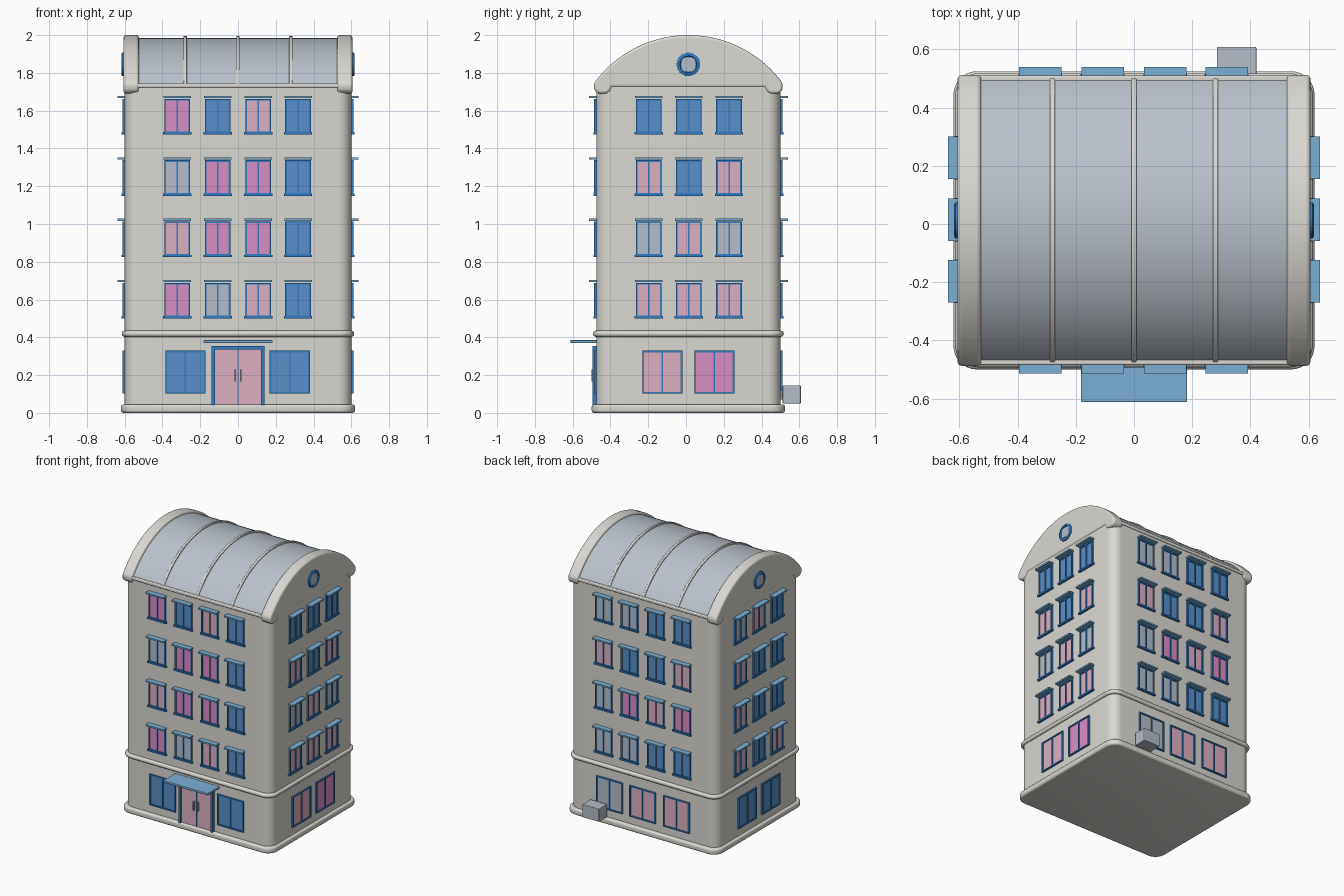
import bpy, bmesh, math

if "Cube" in bpy.data.objects:
    bpy.data.objects.remove(bpy.data.objects["Cube"])

CY = 0.0125               # depth centre of the building
WX, WY = 0.60, 0.4875     # wall half sizes


def material(name, r, g, b):
    lin = lambda c: ((c / 255 + 0.055) / 1.055) ** 2.4 if c > 10 else c / 3295
    m = bpy.data.materials.new(name)
    m.diffuse_color = (lin(r), lin(g), lin(b), 1)
    m.use_nodes = True
    m.node_tree.nodes["Principled BSDF"].inputs["Base Color"].default_value = m.diffuse_color
    return m


WALL = material("plaster", 218, 216, 210)
ROOF = material("roof_metal", 186, 194, 204)
FRAME = material("frame_blue", 48, 125, 200)
CANOPY = material("canopy_blue", 122, 176, 212)
HANDLE = material("handle_grey", 150, 150, 155)
PANES = {"B": material("pane_blue", 88, 144, 200), "G": material("pane_grey", 182, 190, 202),
         "P": material("pane_pink", 220, 176, 194), "M": material("pane_magenta", 218, 142, 196)}


def finish(name, bm, mat, smooth=None, bevel=0):
    bmesh.ops.recalc_face_normals(bm, faces=bm.faces)
    mesh = bpy.data.meshes.new(name)
    bm.to_mesh(mesh)
    bm.free()
    ob = bpy.data.objects.new(name, mesh)
    bpy.context.collection.objects.link(ob)
    mesh.materials.append(mat)
    if bevel:
        mod = ob.modifiers.new("bevel", "BEVEL")
        mod.width, mod.segments, mod.limit_method = bevel, 3, "ANGLE"
        mod.angle_limit = math.radians(30)
    if smooth:
        bpy.ops.object.select_all(action="DESELECT")
        ob.select_set(True)
        bpy.context.view_layer.objects.active = ob
        bpy.ops.object.shade_smooth_by_angle(angle=math.radians(smooth))
    return ob


def rounded_block(name, hx, hy, r, profile, mat):
    """Rounded rectangle swept through (inset, z) steps."""
    bm = bmesh.new()
    rings = []
    for inset, z in profile:
        ring = []
        for k, (sx, sy) in enumerate(((1, 1), (-1, 1), (-1, -1), (1, -1))):
            for i in range(9):
                a = math.radians(90 * k + 90 * i / 8)
                ring.append(bm.verts.new((sx * (hx - r) + (r - inset) * math.cos(a),
                                          CY + sy * (hy - r) + (r - inset) * math.sin(a), z)))
        rings.append(ring)
    n = len(rings[0])
    for lo, hi in zip(rings, rings[1:]):
        for i in range(n):
            bm.faces.new((lo[i], lo[(i + 1) % n], hi[(i + 1) % n], hi[i]))
    bm.faces.new(rings[0])
    bm.faces.new(rings[-1])
    return finish(name, bm, mat, 50)


def bulge(z0, z1, r):
    """Rounded edge profile for a moulding."""
    arc = [math.radians(90 * i / 4) for i in range(5)]
    low = [(r - r * math.sin(a), z0 + r - r * math.cos(a)) for a in arc]
    return low + [(i, z0 + z1 - z) for i, z in reversed(low)]


def arch(half, spring, top, n=32):
    """Circular arc from +y to -y."""
    h = top - spring
    rad = (half * half + h * h) / (2 * h)
    a0 = math.asin(half / rad)
    return [(rad * math.sin(a0 - 2 * a0 * i / n), top - rad + rad * math.cos(a0 - 2 * a0 * i / n))
            for i in range(n + 1)]


def extrude_x(name, outline, x0, x1, mat, bevel=0):
    bm = bmesh.new()
    ends = [[bm.verts.new((x, CY + y, z)) for y, z in outline] for x in (x0, x1)]
    n = len(outline)
    for i in range(n):
        j = (i + 1) % n
        bm.faces.new((ends[0][i], ends[0][j], ends[1][j], ends[1][i]))
    bm.faces.new(ends[0])
    bm.faces.new(ends[1])
    return finish(name, bm, mat, 35, bevel)


# Walls, plinth and floor band
rounded_block("walls", WX, WY, 0.07, [(0, 0.03), (0, 1.735)], WALL)
rounded_block("plinth", 0.62, 0.512, 0.08, bulge(0, 0.045, 0.014), WALL)
rounded_block("floor_band", 0.615, 0.505, 0.08, bulge(0.403, 0.435, 0.015), WALL)

# Barrel roof, ribs and eaves
extrude_x("barrel_roof", arch(0.487, 1.735, 1.985), -0.54, 0.54, ROOF)
for x in (-0.28, 0, 0.28):
    extrude_x("roof_rib", arch(0.493, 1.735, 1.996), x - 0.009, x + 0.009, WALL, 0.004)
for s in (-1, 1):
    extrude_x("eave_strip", [(s * 0.46, 1.722), (s * 0.497, 1.722), (s * 0.497, 1.744), (s * 0.46, 1.744)],
              -0.54, 0.54, WALL, 0.006)
    # Gable ends with small lobes at the eaves
    lobe = [(0.499, 1.715), (0.49, 1.697), (0.47, 1.69), (0.435, 1.69), (0.415, 1.70), (0.405, 1.725)]
    outline = arch(0.5, 1.745, 2.0) + [(-y, z) for y, z in lobe] + lobe[::-1]
    extrude_x("gable_end", outline, s * 0.525, s * 0.606, WALL, 0.02)

# Wall coordinates: u along the wall, d outward, z up
SIDES = {"front": lambda u, d, z: (u, CY - WY - d, z), "back": lambda u, d, z: (u, CY + WY + d, z),
         "right": lambda u, d, z: (WX + d, u, z), "left": lambda u, d, z: (-WX - d, u, z)}
parts = {}


def box(part, side, mat, u0, u1, d0, d1, z0, z1):
    bm = parts.setdefault((side + "_" + part, mat), bmesh.new())
    v = [bm.verts.new(SIDES[side](u, d, z)) for u in (u0, u1) for d in (d0, d1) for z in (z0, z1)]
    for f in ((0, 1, 3, 2), (4, 6, 7, 5), (0, 4, 5, 1), (2, 3, 7, 6), (0, 2, 6, 4), (1, 5, 7, 3)):
        bm.faces.new([v[i] for i in f])


def window(side, u, z0, z1, half, kind, upper=True):
    t = 0.009
    box("panes_" + kind, side, PANES[kind], u - half, u + half, -0.01, 0.004, z0, z1)
    for a, b in ((-half, t - half), (half - t, half), (-0.004, 0.004)):
        box("window_frames", side, FRAME, u + a, u + b, -0.01, 0.011, z0, z1)
    for a, b in ((z0, z0 + t), (z1 - t, z1)):
        box("window_frames", side, FRAME, u - half, u + half, -0.01, 0.011, a, b)
    if upper:
        box("sills", side, FRAME, u - half - 0.007, u + half + 0.007, -0.01, 0.016, z0 - 0.006, z0 + 0.006)
        box("canopies", side, CANOPY, u - 0.073, u + 0.073, -0.01, 0.039, z1 + 0.004, z1 + 0.015)


# Upper windows, one letter per pane colour, top row first
WIDE, DEEP = (-0.322, -0.108, 0.107, 0.318), (-0.197, 0.015, 0.228)
LAYOUT = {"front": (WIDE, ("MBPB", "GMMB", "PMMB", "MGPB")),
          "back": (WIDE, ("BBGG", "PBBP", "MPMG", "BBGG")),
          "right": (DEEP, ("BBB", "PBP", "GPG", "PPP")),
          "left": (DEEP, ("BPG", "BBP", "BBP", "PBP"))}
for side, (cols, rows) in LAYOUT.items():
    for r, row in enumerate(rows):
        z = 1.48 - 0.3245 * r
        for u, kind in zip(cols, row):
            window(side, u, z, z + 0.182, 0.068, kind)

# Ground floor windows
GROUND = {"front": ((-0.278, "B"), (0.274, "B")), "right": ((-0.125, "P"), (0.15, "M")),
          "left": ((-0.125, "B"), (0.15, "B")), "back": ((0.27, "G"), (0, "P"), (-0.275, "P"))}
for side, items in GROUND.items():
    for u, kind in items:
        window(side, u, 0.102, 0.33, 0.106, kind, False)

# Entrance: door leaves, frame, handles and awning
box("door_leaves", "front", PANES["P"], -0.125, 0.125, -0.01, 0.008, 0.04, 0.34)
for a, b in ((-0.14, -0.122), (0.122, 0.14)):
    box("door_frame", "front", FRAME, a, b, -0.01, 0.02, 0.04, 0.355)
box("door_frame", "front", FRAME, -0.14, 0.14, -0.01, 0.02, 0.335, 0.355)
box("door_frame", "front", FRAME, -0.003, 0.003, -0.01, 0.011, 0.04, 0.34)
for s in (-1, 1):
    box("door_handles", "front", HANDLE, s * 0.015 - 0.004, s * 0.015 + 0.004, 0, 0.026, 0.165, 0.23)
box("awning", "front", CANOPY, -0.182, 0.182, -0.01, 0.137, 0.37, 0.386)

# Air conditioning unit
box("cooling_unit", "back", PANES["G"], 0.285, 0.42, 0.012, 0.108, 0.05, 0.145)
box("cooling_bracket", "back", HANDLE, 0.31, 0.395, -0.01, 0.02, 0.07, 0.125)
for (name, mat), bm in parts.items():
    finish(name, bm, mat, None, 0.004 if "awning" in name or "unit" in name else 0)

# Round gable windows: ring and square pane
for s in (-1, 1):
    bm = bmesh.new()
    loops = []
    for r, d in ((0.062, 0.59), (0.062, 0.613), (0.055, 0.618), (0.046, 0.618), (0.042, 0.609)):
        loops.append([bm.verts.new((s * d, 0.0125 + r * math.cos(i * math.pi / 16),
                                    1.845 + r * math.sin(i * math.pi / 16))) for i in range(32)])
    for p, q in zip(loops, loops[1:]):
        for i in range(32):
            j = (i + 1) % 32
            bm.faces.new((p[i], p[j], q[j], q[i]))
    bm.faces.new(loops[-1])
    finish("round_window_ring", bm, FRAME, 40)
    bm = bmesh.new()
    bmesh.ops.create_cube(bm, size=1)
    for v in bm.verts:
        v.co = (s * 0.609 + v.co.x * 0.008, 0.0125 + v.co.y * 0.074, 1.845 + v.co.z * 0.074)
    finish("round_window_pane", bm, PANES["G"])
